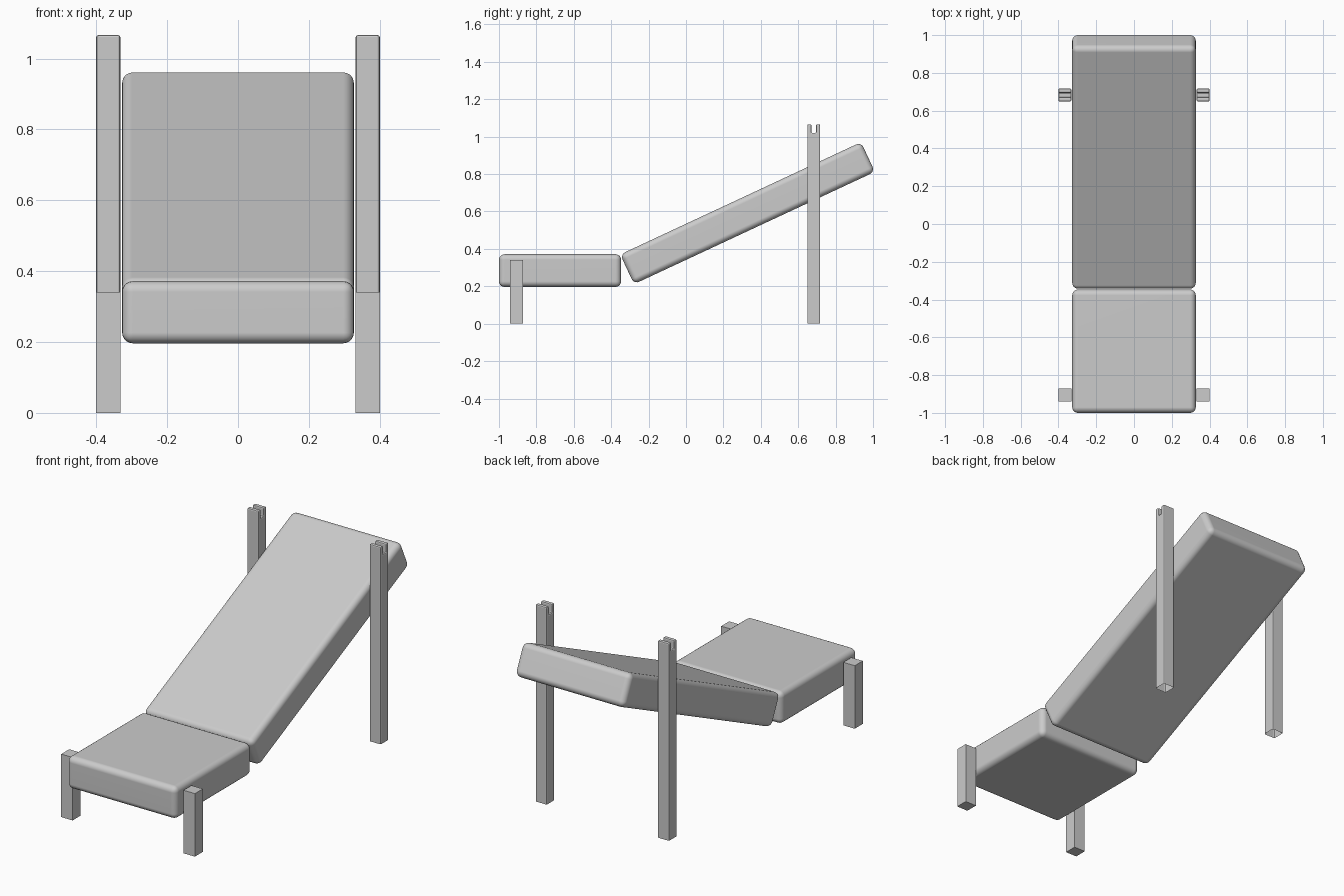
import bpy, bmesh, math

if "Cube" in bpy.data.objects:
    bpy.data.objects.remove(bpy.data.objects["Cube"])


def finish(name, bm, bevel=0, segments=1):
    bmesh.ops.recalc_face_normals(bm, faces=bm.faces)
    mesh = bpy.data.meshes.new(name)
    bm.to_mesh(mesh)
    bm.free()
    obj = bpy.data.objects.new(name, mesh)
    bpy.context.collection.objects.link(obj)
    if bevel:
        mod = obj.modifiers.new("rounded_edges", 'BEVEL')
        mod.width = bevel
        mod.segments = segments
        mod.limit_method = 'ANGLE'
    return obj


def box(name, size, loc, tilt=0, bevel=0, segments=1):
    bm = bmesh.new()
    bmesh.ops.create_cube(bm, size=1)
    bmesh.ops.scale(bm, vec=size, verts=bm.verts)
    obj = finish(name, bm, bevel, segments)
    obj.location = loc
    obj.rotation_euler.x = math.radians(tilt)
    return obj


def smooth(obj):
    for p in obj.data.polygons:
        p.use_smooth = True
    mod = obj.modifiers.new("even_normals", 'WEIGHTED_NORMAL')
    mod.keep_sharp = True


def notched_post(name, x, y, w, height, slot, depth):
    # Fork-shaped side profile extruded across x, open underneath
    h, s, z = w / 2, slot / 2, height - depth
    profile = [(-h, 0), (h, 0), (h, z), (h, height), (s, height), (s, z),
               (-s, z), (-s, height), (-h, height), (-h, z)]
    bm = bmesh.new()
    rows = [[bm.verts.new((dx, py, pz)) for py, pz in profile] for dx in (-h, h)]
    n = len(profile)
    for i in range(1, n):
        j = (i + 1) % n
        bm.faces.new((rows[0][i], rows[0][j], rows[1][j], rows[1][i]))
    for row in rows:
        for ids in ((0, 1, 2, 5, 6, 9), (2, 3, 4, 5), (6, 7, 8, 9)):
            bm.faces.new([row[i] for i in ids])
    obj = finish(name, bm, bevel=0.006, segments=2)
    obj.location = (x, y, 0)


# Cushions
smooth(box("seat_cushion", (0.654, 0.653, 0.175), (0, -0.6735, 0.284),
           bevel=0.03, segments=5))
smooth(box("back_cushion", (0.654, 1.421, 0.175), (0, 0.329, 0.591),
           tilt=25, bevel=0.03, segments=5))

# Legs on both sides
for side, label in ((-1, "left"), (1, "right")):
    x = side * 0.366
    box(f"front_leg_{label}", (0.068, 0.068, 0.341), (x, -0.906, 0.1705))
    notched_post(f"back_leg_{label}", x, 0.683, 0.068, 1.066, 0.024, 0.046)
